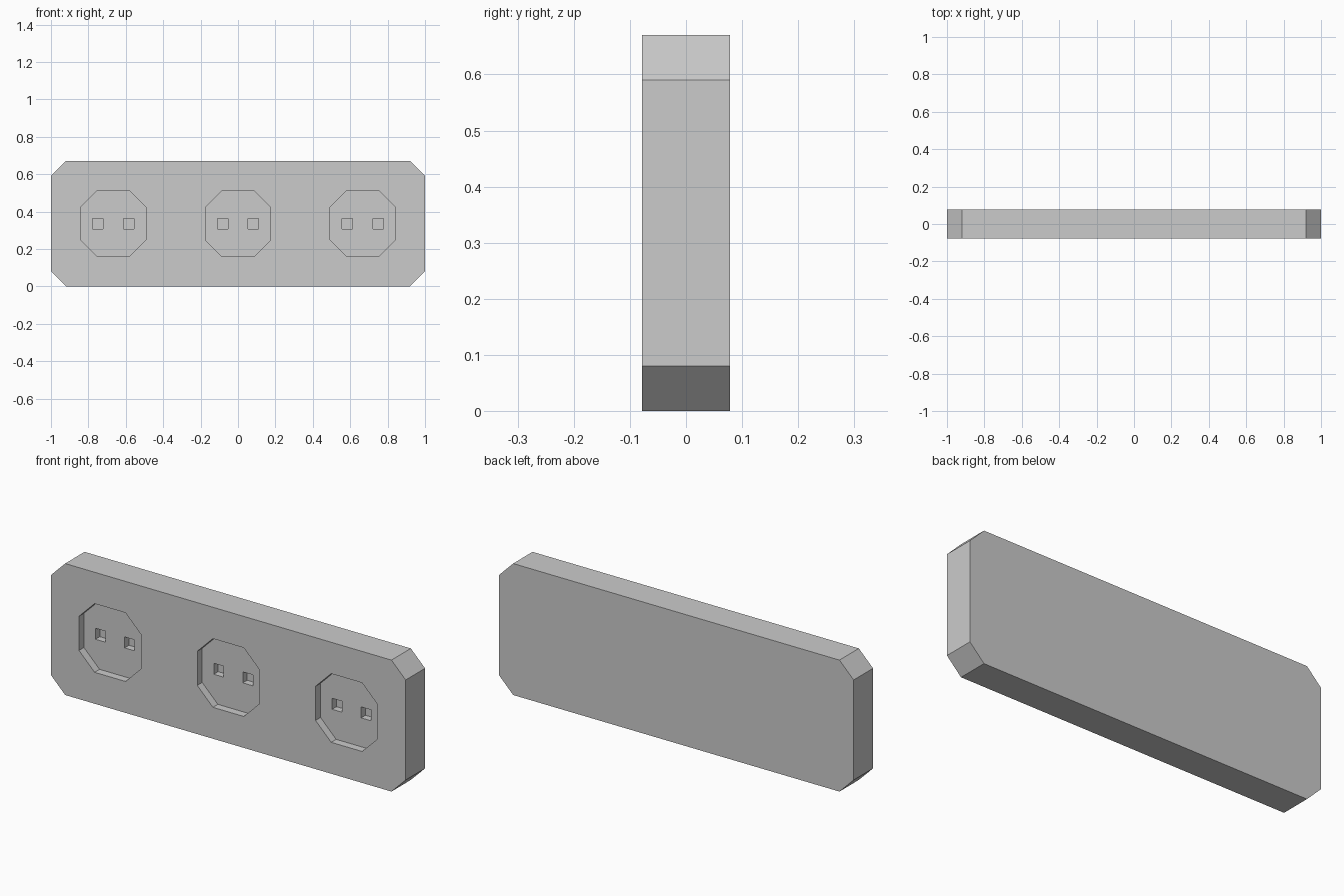
import bpy
import bmesh

if "Cube" in bpy.data.objects:
    bpy.data.objects.remove(bpy.data.objects["Cube"], do_unlink=True)

WIDTH, HEIGHT, DEPTH = 2.0, 0.67, 0.156
FRONT = -DEPTH / 2
MID = HEIGHT / 2
RECESS_DEPTH, HOLE_DEPTH = 0.04, 0.035

grey = bpy.data.materials.new("plain grey")
grey.use_nodes = True
colour = (0.6, 0.6, 0.6, 1.0)
grey.diffuse_color = colour
grey.node_tree.nodes["Principled BSDF"].inputs["Base Color"].default_value = colour


def prism(name, x, z, half_w, half_h, cut, y0, y1):
    """Rectangle with optional cut corners, extruded from y0 to y1."""
    if cut:
        a, b = half_w - cut, half_h - cut
        outline = [(-a, -half_h), (a, -half_h), (half_w, -b), (half_w, b),
                   (a, half_h), (-a, half_h), (-half_w, b), (-half_w, -b)]
    else:
        outline = [(-half_w, -half_h), (half_w, -half_h),
                   (half_w, half_h), (-half_w, half_h)]
    bm = bmesh.new()
    face = bm.faces.new([bm.verts.new((x + u, y0, z + v)) for u, v in outline])
    moved = bmesh.ops.extrude_face_region(bm, geom=[face])["geom"]
    verts = [g for g in moved if isinstance(g, bmesh.types.BMVert)]
    bmesh.ops.translate(bm, verts=verts, vec=(0, y1 - y0, 0))
    bmesh.ops.recalc_face_normals(bm, faces=bm.faces)
    mesh = bpy.data.meshes.new(name)
    bm.to_mesh(mesh)
    bm.free()
    mesh.materials.append(grey)
    obj = bpy.data.objects.new(name, mesh)
    bpy.context.collection.objects.link(obj)
    return obj


def carve(target, cutter):
    """Subtract the cutter and discard it."""
    cutter.hide_render = True
    mod = target.modifiers.new("carve", "BOOLEAN")
    mod.operation = "DIFFERENCE"
    mod.solver = "EXACT"
    mod.object = cutter
    bpy.context.view_layer.objects.active = target
    bpy.ops.object.modifier_apply(modifier=mod.name)
    bpy.data.objects.remove(cutter, do_unlink=True)


# Flat housing with cut corners
housing = prism("socket_housing", 0, MID, WIDTH / 2, HEIGHT / 2, 0.08,
                FRONT, -FRONT)

# Three octagonal sockets, each with two square pin holes
floor = FRONT + RECESS_DEPTH
for x in (-0.667, 0, 0.667):
    carve(housing, prism("socket_cutter", x, MID, 0.175, 0.175, 0.088,
                         FRONT - 0.05, floor))
    for side in (-1, 1):
        carve(housing, prism("pin_cutter", x + side * 0.082, MID, 0.028, 0.028,
                             0, floor - 0.02, floor + HOLE_DEPTH))
